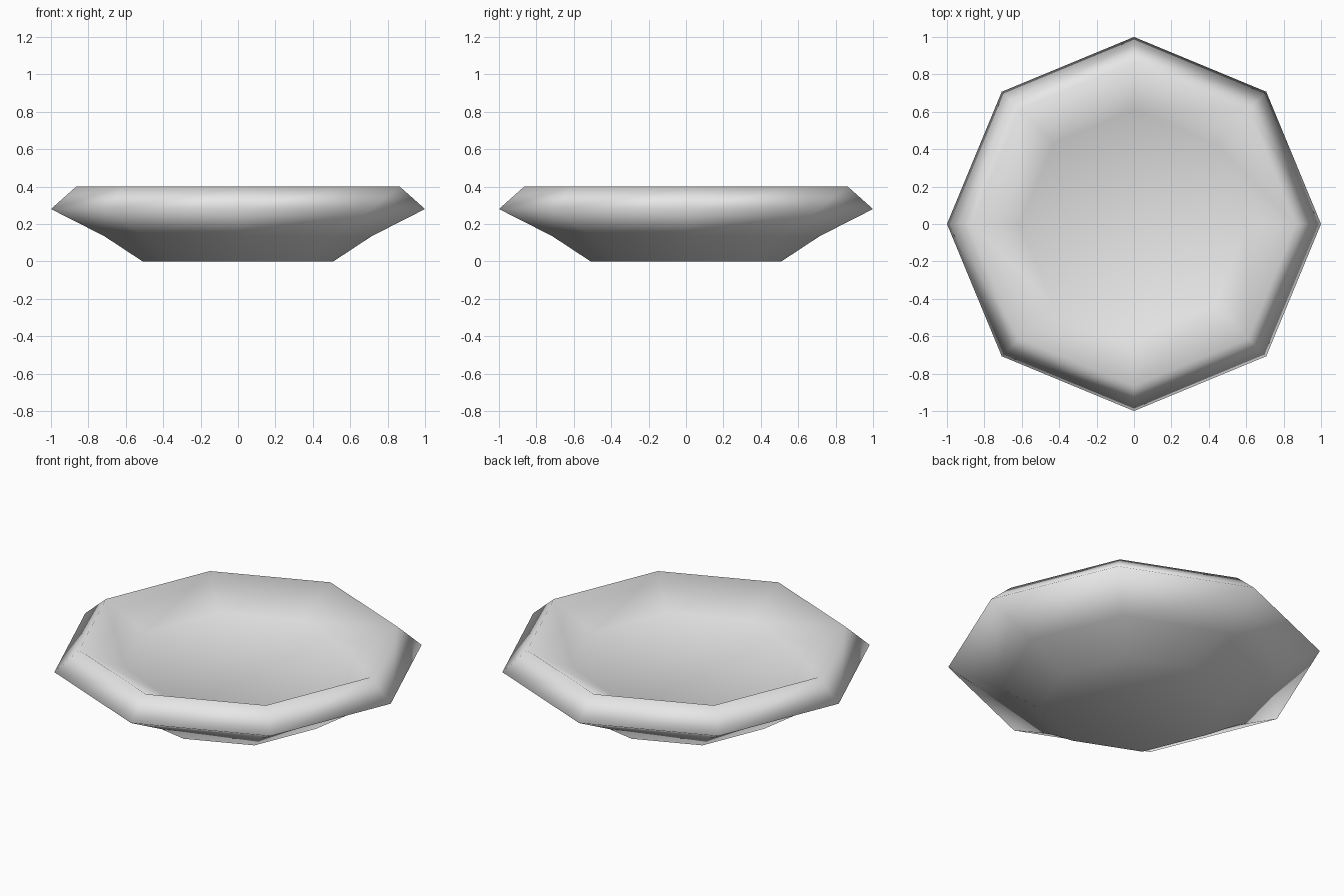
import bpy, bmesh, math

if "Cube" in bpy.data.objects:
    bpy.data.objects.remove(bpy.data.objects["Cube"])

SIDES = 8
# Radius and height of each ring: base, belly, widest edge, lip, inner floor
PROFILE = [(0.51, 0.0), (0.715, 0.135), (1.0, 0.28), (0.865, 0.40), (0.61, 0.27)]

clay = bpy.data.materials.new("plain grey")
clay.diffuse_color = (0.8, 0.8, 0.8, 1)
clay.use_nodes = True
clay.node_tree.nodes["Principled BSDF"].inputs["Base Color"].default_value = clay.diffuse_color

# Eight-sided dish swept from the profile
bm = bmesh.new()
rings = []
for r, z in PROFILE:
    rings.append([bm.verts.new((r * math.cos(math.tau * i / SIDES),
                                r * math.sin(math.tau * i / SIDES), z))
                  for i in range(SIDES)])
for a, b in zip(rings, rings[1:]):
    for i in range(SIDES):
        j = (i + 1) % SIDES
        bm.faces.new((a[i], a[j], b[j], b[i]))

# Underside and inner floor
bm.faces.new(rings[0][::-1])
bm.faces.new(rings[-1])

# Soft shading all over
for f in bm.faces:
    f.smooth = True
mesh = bpy.data.meshes.new("dish")
bm.to_mesh(mesh)
bm.free()
mesh.materials.append(clay)
dish = bpy.data.objects.new("dish", mesh)
bpy.context.collection.objects.link(dish)
